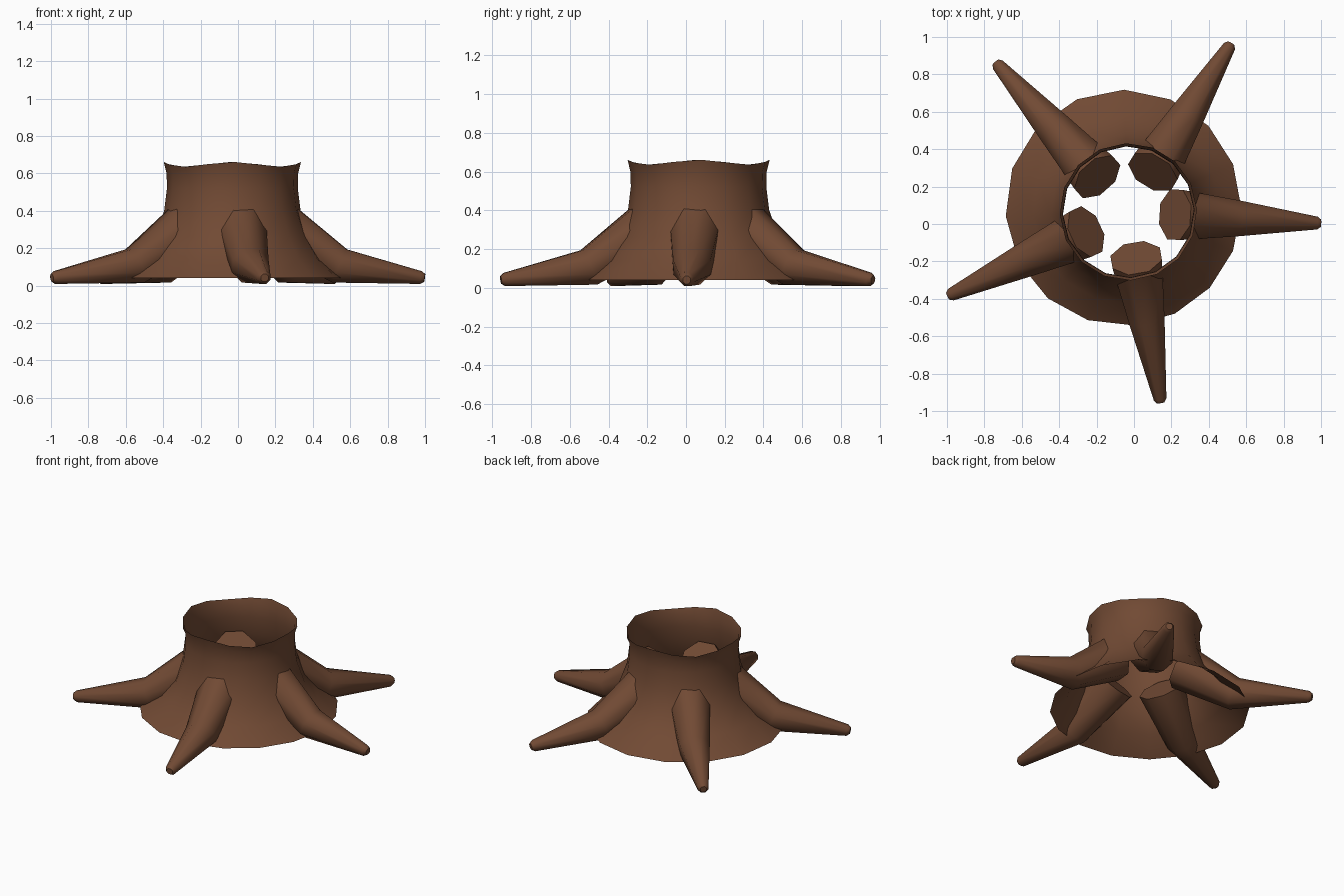
import bpy, bmesh, math
from mathutils import Vector

if "Cube" in bpy.data.objects:
    bpy.data.objects.remove(bpy.data.objects["Cube"])

CX, CY = -0.03, 0.065          # trunk axis

bark = bpy.data.materials.new("bark brown")
bark.diffuse_color = (0.165, 0.068, 0.034, 1)
bark.use_nodes = True
bark.node_tree.nodes["Principled BSDF"].inputs["Base Color"].default_value = bark.diffuse_color


def finish(bm, name, angle):
    me = bpy.data.meshes.new(name)
    bm.to_mesh(me)
    bm.free()
    ob = bpy.data.objects.new(name, me)
    bpy.context.collection.objects.link(ob)
    me.materials.append(bark)
    bpy.ops.object.select_all(action='DESELECT')
    ob.select_set(True)
    bpy.context.view_layer.objects.active = ob
    bpy.ops.object.shade_smooth_by_angle(angle=math.radians(angle))
    return ob


def bridge(bm, rings):
    for a, b in zip(rings, rings[1:]):
        n = len(a)
        for i in range(n):
            j = (i + 1) % n
            bm.faces.new((a[i], a[j], b[j], b[i]))


# Hollow flared trunk, open at both ends, with a wavy broken rim
profile = [(0.63, 0.04), (0.50, 0.14), (0.415, 0.26), (0.365, 0.40),
           (0.35, 0.52), (0.352, 0.60), (0.367, 0.648)]
N = 16
bm = bmesh.new()
rings = []
for k, (r, z) in enumerate(profile):
    ring = []
    for i in range(N):
        a = math.radians(2) + 2 * math.pi * i / N
        rr, zz = r, z
        if k < 2:                                   # base spreads to back left
            rr += (0.035, 0.015)[k] * math.cos(a - math.radians(140))
        if k == len(profile) - 1:                   # rim waves
            zz += 0.013 * math.cos(4 * a)
        ring.append(bm.verts.new((CX + rr * math.cos(a), CY + rr * math.sin(a), zz)))
    rings.append(ring)
bridge(bm, rings)
finish(bm, "trunk", 50)

# Roots: tapered bent tubes; (distance, height, radius, downward tilt)
path = [(0.25, 0.32, 0.145, 38), (0.575, 0.105, 0.104, 23),
        (1.0, 0.043, 0.037, 8), (1.0, 0.041, 0.022, 8)]


def root(name, angle, reach):
    a = math.radians(angle)
    out = Vector((math.cos(a), math.sin(a), 0))
    side = Vector((-math.sin(a), math.cos(a), 0))
    bm = bmesh.new()
    rings = []
    for k, (d, z, r, tilt) in enumerate(path):
        t = math.radians(tilt)
        up = out * math.sin(t) + Vector((0, 0, math.cos(t)))
        if k >= 2:
            d = reach - (0.02 if k == 2 else 0)
        c = Vector((CX, CY, z)) + out * d
        rings.append([bm.verts.new(c + r * (math.cos(p) * side + math.sin(p) * up))
                      for p in (math.pi / 8 + math.pi * i / 4 for i in range(8))])
    bridge(bm, rings)
    bm.faces.new(rings[0])
    bm.faces.new(rings[-1])
    bmesh.ops.recalc_face_normals(bm, faces=bm.faces)
    finish(bm, name, 50)


for i, (angle, reach) in enumerate([(-3.4, 1.03), (58.6, 1.055), (131.6, 1.07),
                                    (205, 1.065), (279.6, 1.035)]):
    root(f"root_{i + 1}", angle, reach)
